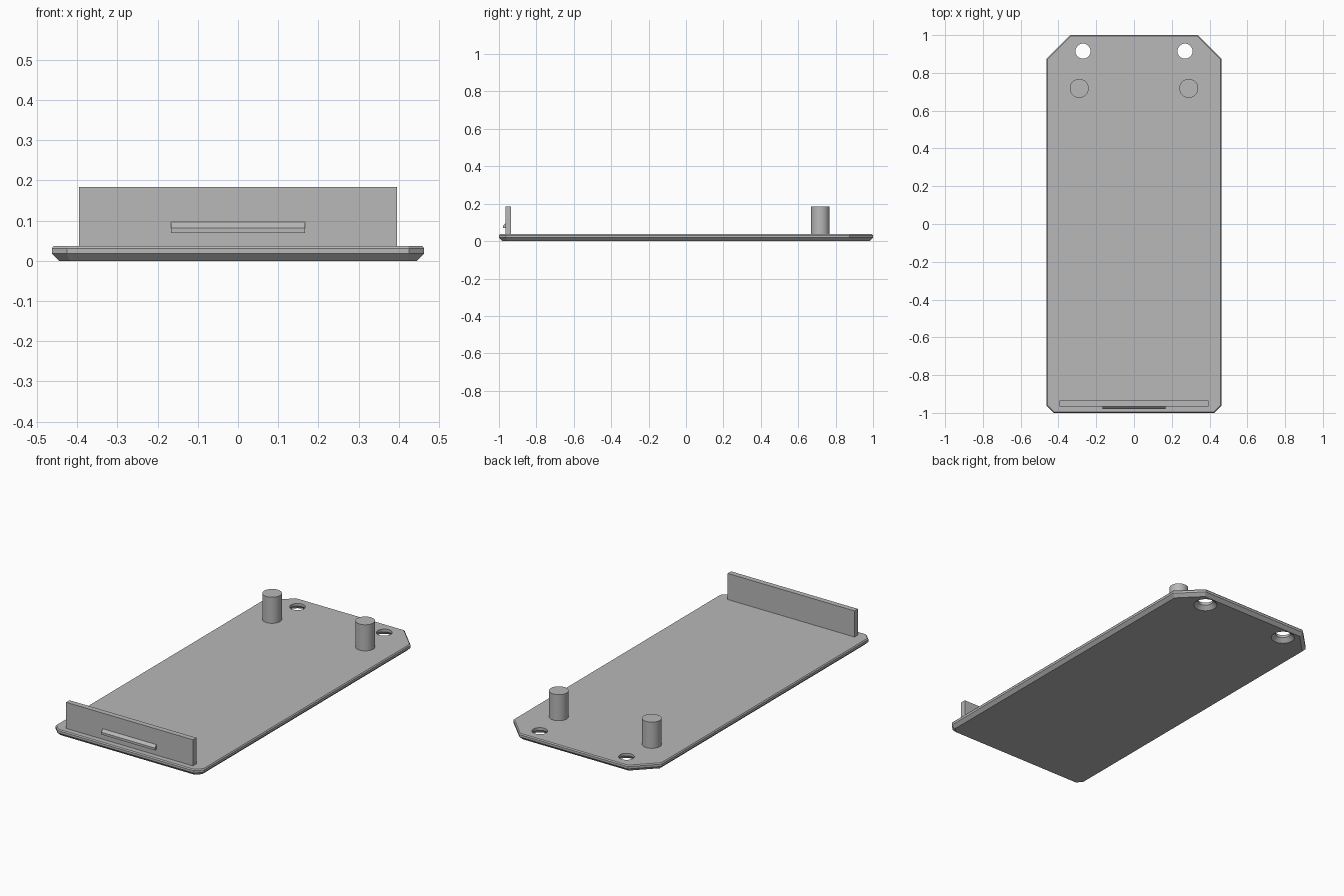
import bpy, bmesh
from math import cos, sin, tau

if "Cube" in bpy.data.objects:
    bpy.data.objects.remove(bpy.data.objects["Cube"])

grey = bpy.data.materials.new("plain grey")
grey.use_nodes = True
grey.diffuse_color = (0.48, 0.48, 0.48, 1)
grey.node_tree.nodes["Principled BSDF"].inputs["Base Color"].default_value = grey.diffuse_color


def loft(name, rings):
    """Closed solid through a list of equal-length rings of points."""
    bm = bmesh.new()
    loops = [[bm.verts.new(p) for p in ring] for ring in rings]
    for a, b in zip(loops, loops[1:]):
        for i in range(len(a)):
            j = (i + 1) % len(a)
            bm.faces.new((a[i], a[j], b[j], b[i]))
    bm.faces.new(loops[0][::-1])
    bm.faces.new(loops[-1])
    bmesh.ops.recalc_face_normals(bm, faces=bm.faces)
    mesh = bpy.data.meshes.new(name)
    bm.to_mesh(mesh)
    bm.free()
    obj = bpy.data.objects.new(name, mesh)
    mesh.materials.append(grey)
    bpy.context.collection.objects.link(obj)
    return obj


def circle(x, y, z, r, n=48):
    return [(x + r * cos(tau * i / n), y + r * sin(tau * i / n), z) for i in range(n)]


def outline(z, inset):
    """Rectangle with large back and small front corner cuts, moved inwards by inset."""
    w, h = 0.463 - inset, 1 - inset
    back, front = 0.125 - 0.586 * inset, 0.038 - 0.586 * inset
    right = [(w - front, -h), (w, front - h), (w, h - back), (w - back, h)]
    return [(x, y, z) for x, y in right + [(-x, y) for x, y in reversed(right)]]


def extrude_x(name, half, profile):
    return loft(name, [[(x, y, z) for y, z in profile] for x in (-half, half)])


def smooth(obj):
    bpy.ops.object.select_all(action='DESELECT')
    obj.select_set(True)
    bpy.context.view_layer.objects.active = obj
    bpy.ops.object.shade_smooth_by_angle(angle=0.4)


# Base plate with bevelled rims
plate = loft("base_plate", [outline(0, 0.018), outline(0.018, 0),
                            outline(0.031, 0), outline(0.037, 0.005)])

# Countersunk screw holes through the back corners
for side in (-1, 1):
    x, y = side * 0.27, 0.915
    cutter = loft("hole_cutter", [circle(x, y, -0.01, 0.062), circle(x, y, 0, 0.062),
                                  circle(x, y, 0.022, 0.04), circle(x, y, 0.06, 0.04)])
    cutter.hide_render = True
    cut = plate.modifiers.new("screw_hole", 'BOOLEAN')
    cut.operation, cut.solver, cut.object = 'DIFFERENCE', 'EXACT', cutter
    bpy.context.view_layer.objects.active = plate
    bpy.ops.object.modifier_apply(modifier=cut.name)
    bpy.data.objects.remove(cutter)
smooth(plate)

# Round posts
for side, label in ((-1, "right"), (1, "left")):
    smooth(loft(label + "_post", [circle(side * 0.29, 0.718, z, 0.05) for z in (0.035, 0.184)]))

# Upright front wall and its snap ridge
extrude_x("front_wall", 0.395, [(-0.965, 0.035), (-0.935, 0.035), (-0.935, 0.184), (-0.965, 0.184)])
extrude_x("snap_ridge", 0.167, [(-0.964, 0.069), (-0.979, 0.069), (-0.979, 0.082), (-0.964, 0.097)])
